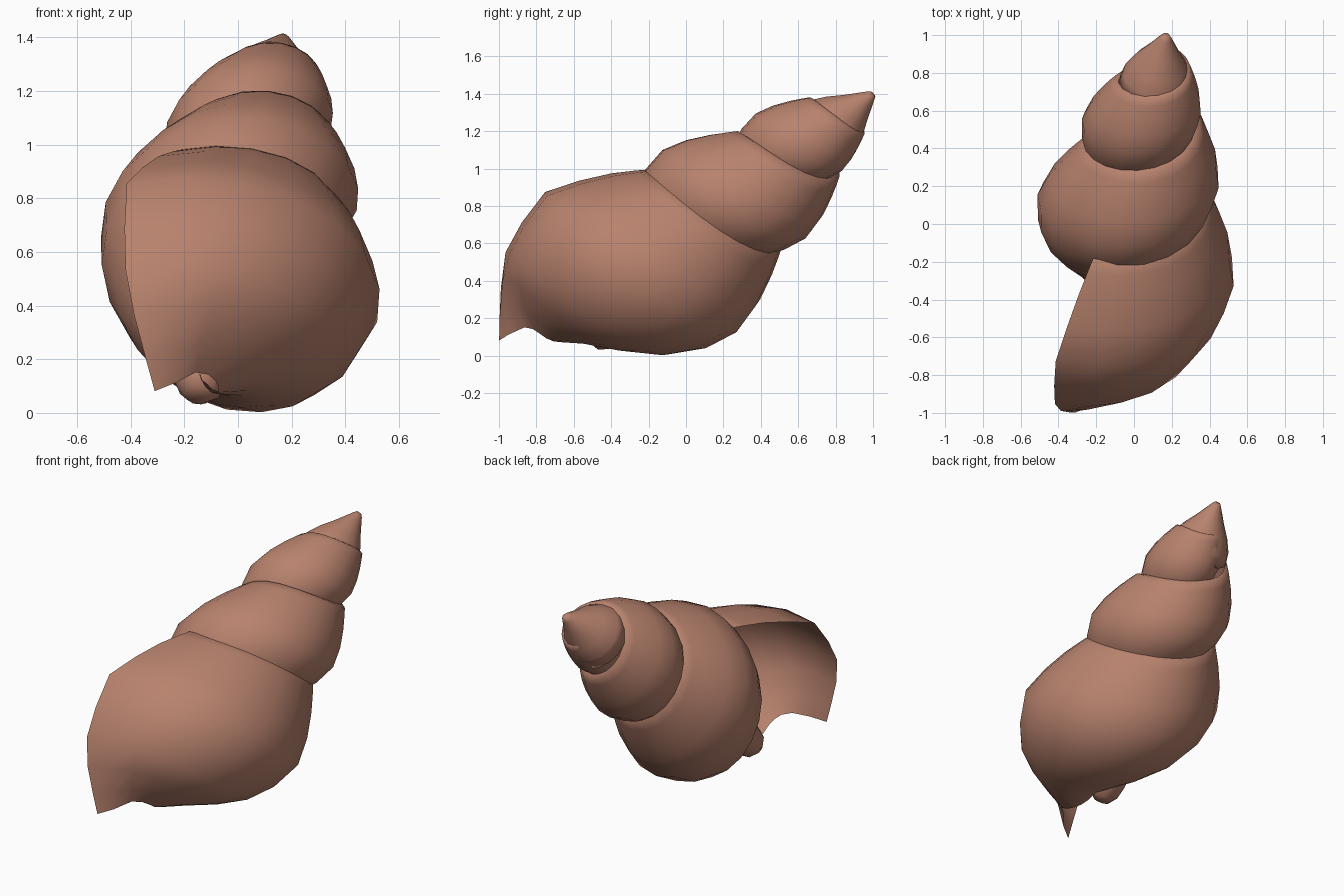
import bpy, bmesh, math
from mathutils import Vector

if "Cube" in bpy.data.objects:
    bpy.data.objects.remove(bpy.data.objects["Cube"])

# Shell axis: apex, direction to the base, and the two cross directions
APEX = Vector((0.17, 1.0, 1.40))
D = Vector((-0.159, -0.738, -0.656)).normalized()
X = Vector((0.987, -0.119, -0.106)).normalized()
U = Vector((0, -0.664, 0.747)).normalized()

# Growth keys: turns before the lip, suture height, whorl length, radius
KEYS = [(-2.90, 0.17, 0.36, 0.10), (-2.57, 0.17, 0.52, 0.22),
        (-2.32, 0.20, 0.60, 0.26), (-2.07, 0.26, 0.66, 0.305),
        (-1.57, 0.447, 0.76, 0.385), (-1.32, 0.56, 0.82, 0.432),
        (-1.07, 0.679, 0.87, 0.465), (-0.95, 0.74, 0.90, 0.462),
        (-0.82, 0.80, 0.95, 0.495), (-0.70, 0.87, 1.0, 0.515),
        (-0.57, 0.93, 1.06, 0.552), (-0.32, 1.04, 1.13, 0.612),
        (-0.07, 1.169, 1.20, 0.665), (0.0, 1.20, 1.22, 0.71)]

# Whorl profile: position along the whorl, radius inside the spire, radius at the lip
PROFILE = [(0.0, 0.56, 0.56), (0.01, 0.64, 0.63), (0.06, 0.70, 0.69),
           (0.15, 0.80, 0.79), (0.28, 0.92, 0.90), (0.43, 1.0, 1.0),
           (0.60, 0.94, 0.92), (0.74, 0.79, 0.82), (0.85, 0.57, 0.65),
           (0.94, 0.30, 0.45), (1.0, 0.07, 0.31)]


def grow(t):
    for a, b in zip(KEYS, KEYS[1:]):
        if t <= b[0] + 1e-6:
            f = (t - a[0]) / (b[0] - a[0])
            return [a[k] + (b[k] - a[k]) * f for k in (1, 2, 3)]
    return KEYS[-1][1:]


def shell_point(t, h, r):
    ang = 2 * math.pi * (t + 0.073)
    return (APEX + D * h + U * (0.06 * h + r * math.cos(ang))
            - X * (r * math.sin(ang)))


def loft(name, rings, closed, mat, keep=lambda i, j: True):
    bm = bmesh.new()
    rows = [[bm.verts.new(p) for p in ring] for ring in rings]
    n = len(rows[0])
    for i, (a, b) in enumerate(zip(rows, rows[1:])):
        for j in range(n if closed else n - 1):
            k = (j + 1) % n
            if keep(i, j):
                bm.faces.new((a[j], b[j], b[k], a[k]))
    if closed:
        bm.faces.new(rows[0])
        bm.faces.new(rows[-1][::-1])
        bmesh.ops.recalc_face_normals(bm, faces=bm.faces[:])
    loose = [v for v in bm.verts if not v.link_faces]
    bmesh.ops.delete(bm, geom=loose, context='VERTS')
    for f in bm.faces:
        f.smooth = True
    me = bpy.data.meshes.new(name)
    bm.to_mesh(me)
    bm.free()
    me.materials.append(mat)
    ob = bpy.data.objects.new(name, me)
    bpy.context.collection.objects.link(ob)
    return ob


def cone_rings(stations, sides, lift):
    out = []
    for h, r in stations:
        c = APEX + D * h + U * lift(h)
        out.append([c + X * r * math.cos(k * math.tau / sides)
                    + U * r * math.sin(k * math.tau / sides) for k in range(sides)])
    return out


brown = bpy.data.materials.new("shell_brown")
brown.diffuse_color = (0.48, 0.225, 0.155, 1)
brown.use_nodes = True
brown.node_tree.nodes["Principled BSDF"].inputs["Base Color"].default_value = brown.diffuse_color

# Spiral whorls, ending in the open lip with a shallow notch at its base
T0, STEPS = -2.90, 58
NOTCH = {10: 0.085, 9: 0.06, 8: 0.03}
rings = []
for i in range(STEPS + 1):
    t = T0 - T0 * i / STEPS
    hs, length, radius = grow(t)
    w = min(1, max(0, (t + 0.5) / 0.5))
    d = t + 0.11
    bump = math.exp(-(d / (0.06 if d > 0 else 0.15)) ** 2)
    rings.append([shell_point(t, hs + (a - bump * NOTCH.get(j, 0)) * length,
                              radius * (b + (c - b) * w))
                  for j, (a, b, c) in enumerate(PROFILE)])
# The buried lower part of the older whorls is left out
loft("spiral_whorls", rings, False, brown,
     lambda i, j: j < 7 or T0 - T0 * i / STEPS > -1.1)

# Pointed apex
loft("apex_tip", cone_rings([(0.0, 0.018), (0.02, 0.032), (0.12, 0.092), (0.20, 0.145),
                             (0.28, 0.185), (0.36, 0.20)], 16, lambda h: 0.05 * h),
     True, brown)

# Columella: tapered central pillar seen inside the opening
loft("columella", cone_rings([(1.5, 0.14), (1.75, 0.12), (1.9, 0.11), (1.98, 0.09),
                              (2.03, 0.05)], 10, lambda h: 0.05 * (2.04 - h)),
     True, brown)
